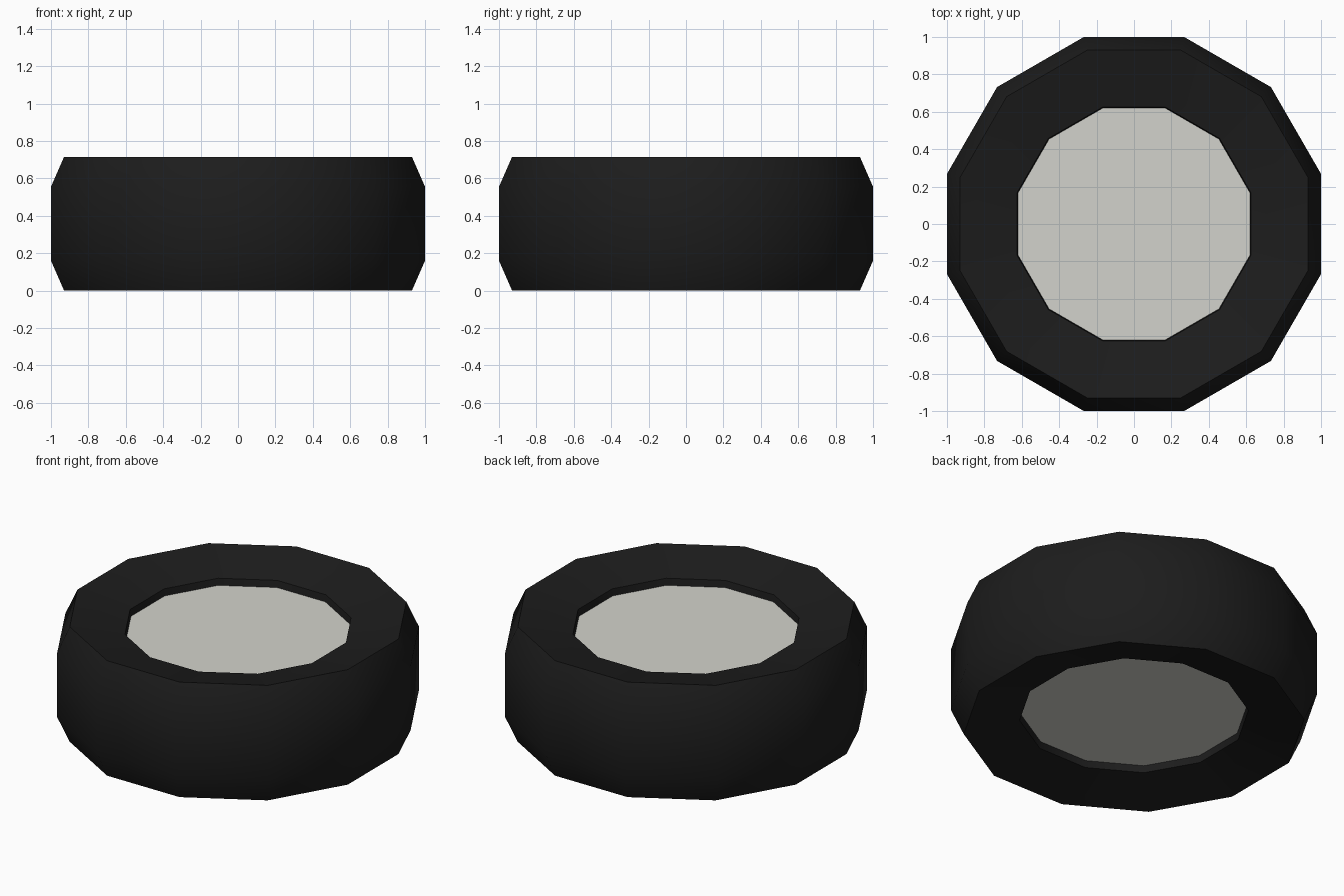
import bpy
import math

cube = bpy.data.objects.get("Cube")
if cube:
    bpy.data.objects.remove(cube, do_unlink=True)

SIDES = 12
HEIGHT = 0.715


def make_material(name, rgb):
    mat = bpy.data.materials.new(name)
    mat.use_nodes = True
    color = (*rgb, 1)
    mat.diffuse_color = color
    mat.node_tree.nodes["Principled BSDF"].inputs["Base Color"].default_value = color
    return mat


def ring(flat_radius, z):
    """Twelve-sided ring with flats facing the axes."""
    r = flat_radius / math.cos(math.pi / SIDES)
    angles = [math.tau * (i + 0.5) / SIDES for i in range(SIDES)]
    return [(r * math.cos(a), r * math.sin(a), z) for a in angles]


def lathe(name, half_profile, mat, capped):
    """Sweep (radius, z) points around z, mirrored about mid height."""
    profile = half_profile + [(r, HEIGHT - z) for r, z in reversed(half_profile)]
    verts = [v for radius, z in profile for v in ring(radius, z)]
    last = (len(profile) - 1) * SIDES
    faces = []
    for a in range(0, last, SIDES):
        b = a + SIDES
        for i in range(SIDES):
            j = (i + 1) % SIDES
            faces.append((a + i, a + j, b + j, b + i))
    if capped:
        faces.append(tuple(reversed(range(SIDES))))
        faces.append(tuple(range(last, last + SIDES)))
    mesh = bpy.data.meshes.new(name)
    mesh.from_pydata(verts, [], faces)
    mesh.materials.append(mat)
    obj = bpy.data.objects.new(name, mesh)
    bpy.context.collection.objects.link(obj)
    bpy.ops.object.select_all(action="DESELECT")
    obj.select_set(True)
    bpy.context.view_layer.objects.active = obj
    bpy.ops.object.shade_smooth_by_angle(angle=math.radians(40))
    return obj


rubber = make_material("black rubber", (0.012, 0.012, 0.012))
metal = make_material("pale grey metal", (0.65, 0.65, 0.605))

HUB_RADIUS = 0.62
HUB_Z = 0.115

# Tyre: recess wall, dished sidewall, bevelled shoulder, tread
lathe("tyre", [(HUB_RADIUS, HUB_Z), (0.625, 0.073), (0.93, 0), (1, 0.16)], rubber, False)

# Hub: plain drum closing the recess on both sides
lathe("hub", [(HUB_RADIUS, HUB_Z)], metal, True)
